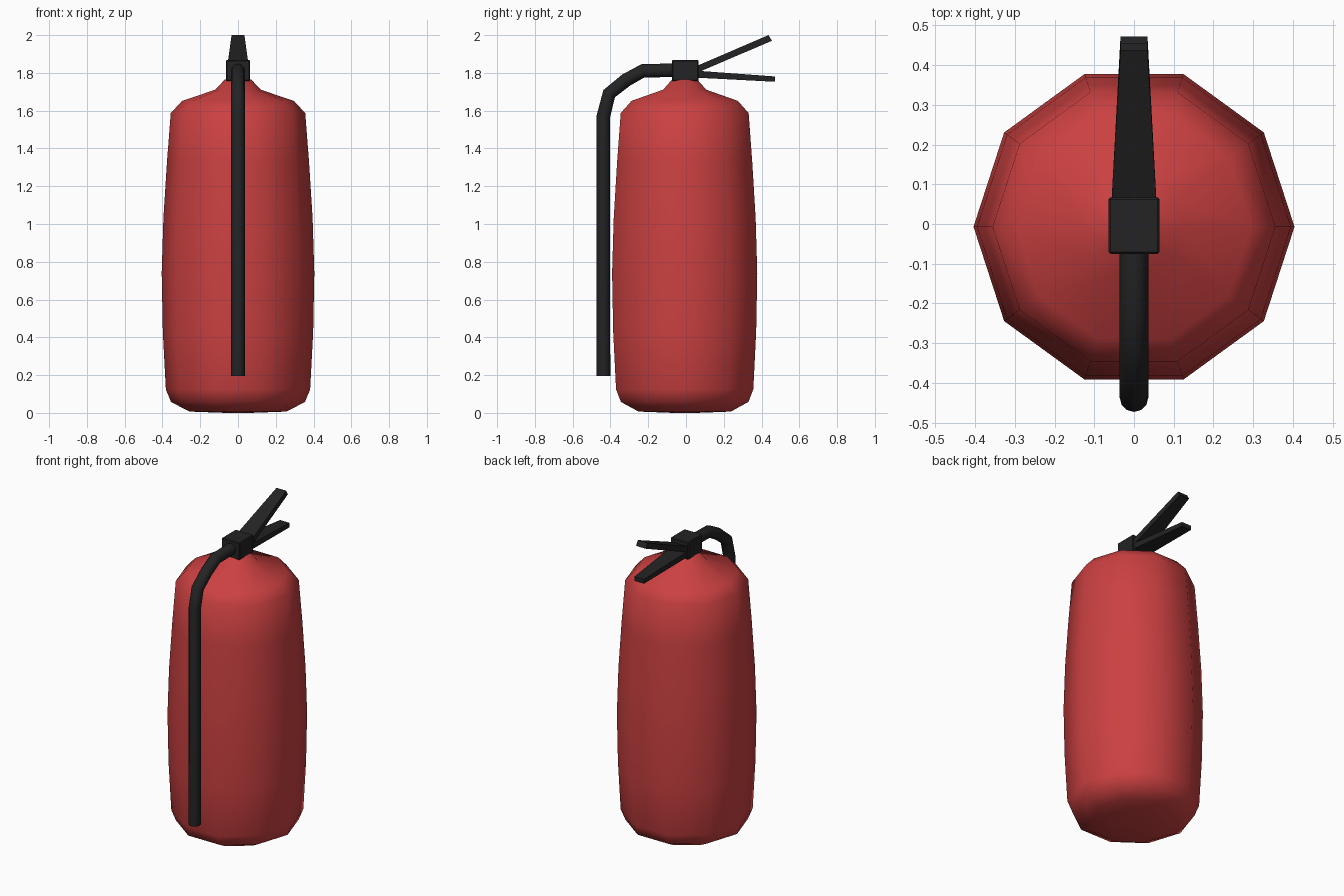
import bpy, bmesh, math

if "Cube" in bpy.data.objects:
    bpy.data.objects.remove(bpy.data.objects["Cube"])


def material(name, color):
    m = bpy.data.materials.new(name)
    m.diffuse_color = (*color, 1)
    m.use_nodes = True
    m.node_tree.nodes["Principled BSDF"].inputs["Base Color"].default_value = m.diffuse_color
    return m


RED = material("red paint", (0.6, 0.052, 0.053))
BLACK = material("black rubber", (0.017, 0.017, 0.018))


def finish(bm, name, mat, smooth_angle=None):
    bmesh.ops.recalc_face_normals(bm, faces=bm.faces[:])
    me = bpy.data.meshes.new(name)
    bm.to_mesh(me)
    bm.free()
    ob = bpy.data.objects.new(name, me)
    bpy.context.collection.objects.link(ob)
    me.materials.append(mat)
    if smooth_angle:
        bpy.ops.object.select_all(action='DESELECT')
        bpy.context.view_layer.objects.active = ob
        ob.select_set(True)
        bpy.ops.object.shade_smooth_by_angle(angle=math.radians(smooth_angle))
    return ob


def loft(name, rings, mat, smooth_angle=None):
    """Skin a list of equal-length point rings and cap both ends."""
    bm = bmesh.new()
    vr = [[bm.verts.new(p) for p in r] for r in rings]
    n = len(vr[0])
    for a, b in zip(vr, vr[1:]):
        for i in range(n):
            j = (i + 1) % n
            bm.faces.new((a[i], a[j], b[j], b[i]))
    bm.faces.new(vr[0])
    bm.faces.new(vr[-1])
    return finish(bm, name, mat, smooth_angle)


# Ten-sided tank, slightly barrel shaped
profile = [(0.065, 0.0), (0.257, 0.007), (0.355, 0.058), (0.382, 0.125),
           (0.398, 0.43), (0.404, 0.74), (0.395, 1.03), (0.376, 1.33),
           (0.356, 1.587), (0.296, 1.652), (0.12, 1.711), (0.07, 1.765)]
rings = [[(r * math.cos(i * math.tau / 10), -0.007 + r * math.sin(i * math.tau / 10), z)
          for i in range(10)] for r, z in profile]
loft("tank", rings, RED, 60)

# Valve block
bm = bmesh.new()
bmesh.ops.create_cube(bm, size=1)
for v in bm.verts:
    v.co = (v.co.x * 0.128, v.co.y * 0.142 - 0.004, v.co.z * 0.111 + 1.813)
bmesh.ops.bevel(bm, geom=bm.edges[:], offset=0.005, segments=1, affect='EDGES')
finish(bm, "valve_block", BLACK)


# Tapered levers: each end is (half width, (y, z) top, (y, z) bottom)
def lever(name, base, tip):
    loft(name, [[(-w, *t), (w, *t), (w, *b), (-w, *b)] for w, t, b in (base, tip)], BLACK)


lever("upper_lever", (0.057, (0.05, 1.834), (0.05, 1.797)),
      (0.034, (0.437, 2.0), (0.455, 1.97)))
lever("lower_lever", (0.057, (0.05, 1.812), (0.05, 1.775)),
      (0.034, (0.472, 1.781), (0.472, 1.753)))

# Hose: round section mitred along a path in the y-z plane
path = [(-0.06, 1.814), (-0.228, 1.811), (-0.317, 1.762), (-0.407, 1.69),
        (-0.437, 1.572), (-0.437, 0.196)]
R, N = 0.036, 12
hose = []
for k, (y, z) in enumerate(path):
    p, q = path[max(k - 1, 0)], path[min(k + 1, len(path) - 1)]
    if k == len(path) - 2:
        a = math.radians(-98)
    else:
        a = math.atan2(q[1] - p[1], q[0] - p[0])
    if k == len(path) - 2:
        ny, nz = -0.99, 0.139
    else:
        ny, nz = math.sin(a), -math.cos(a)
    hose.append([(R * math.cos(t), y + ny * R * math.sin(t), z + nz * R * math.sin(t))
                 for t in (i * math.tau / N for i in range(N))])
loft("hose", hose, BLACK, 40)
